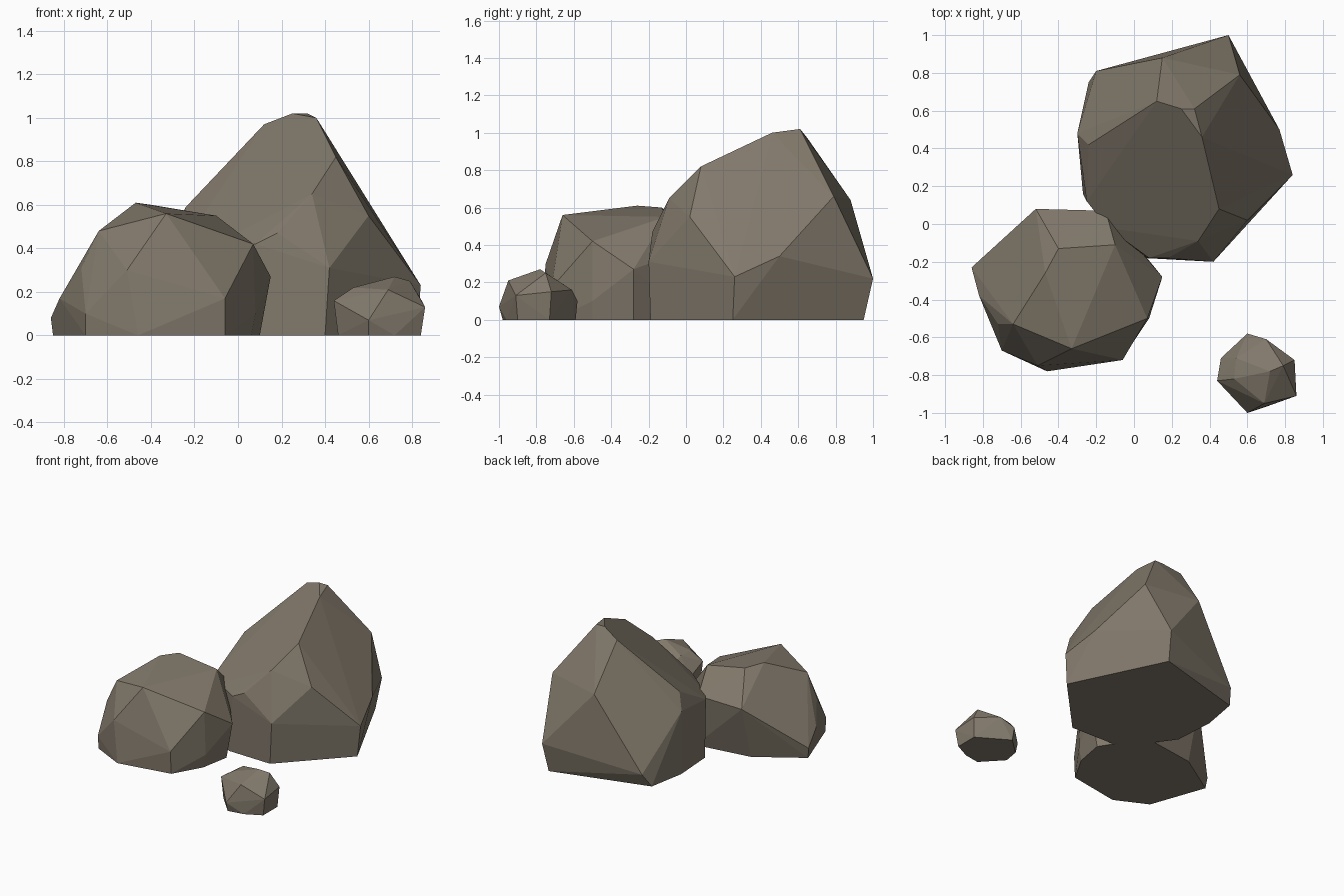
import bpy
import bmesh
from math import radians
from mathutils import Vector

# Remove only the default cube
default_cube = bpy.data.objects.get("Cube")
if default_cube:
    bpy.data.objects.remove(default_cube, do_unlink=True)


def make_material(name, colour):
    material = bpy.data.materials.new(name)
    material.use_nodes = True
    material.diffuse_color = colour
    shader = next(node for node in material.node_tree.nodes
                  if node.type == 'BSDF_PRINCIPLED')
    shader.inputs["Base Color"].default_value = colour
    shader.inputs["Roughness"].default_value = 0.9
    return material


def make_boulder(name, corners, footprint, material):
    """Wrap a faceted convex rock around its corners and its flat footprint."""
    mesh = bpy.data.meshes.new(name)
    bm = bmesh.new()
    for corner in corners:
        bm.verts.new(Vector(corner))
    for x, y in footprint:
        bm.verts.new(Vector((x, y, 0)))
    hull = bmesh.ops.convex_hull(bm, input=list(bm.verts))

    # Drop points that ended up inside the hull
    inside = {item for item in hull["geom_interior"] + hull["geom_unused"]
              if isinstance(item, bmesh.types.BMVert)}
    bmesh.ops.delete(bm, geom=list(inside), context='VERTS')

    # Join nearly coplanar triangles into broad chiselled facets
    bmesh.ops.dissolve_limit(bm, angle_limit=radians(4),
                             verts=list(bm.verts), edges=list(bm.edges))
    bmesh.ops.recalc_face_normals(bm, faces=list(bm.faces))
    for face in bm.faces:
        face.smooth = False
    bm.to_mesh(mesh)
    bm.free()

    mesh.materials.append(material)
    boulder = bpy.data.objects.new(name, mesh)
    bpy.context.scene.collection.objects.link(boulder)
    return boulder


stone = make_material("warm grey stone", (0.223, 0.191, 0.147, 1))

# Tall boulder: peak, sloping shoulders, then waist corners
make_boulder(
    "tall_boulder",
    corners=[
        (.32, .61, 1.02), (.25, .61, 1.02), (.36, .46, 1), (.12, .65, .97),
        (.45, .08, .82), (.34, -.09, .65), (.18, -.18, .47), (.08, -.18, .42),
        (.6, .02, .55), (.42, -.2, .31), (-.14, -.02, .4), (-.25, .12, .42),
        (-.24, .42, .59), (-.3, .48, .48), (.15, .88, .64), (.56, .79, .66),
        (.77, .5, .34), (.84, .26, .23), (.5, 1, .22), (-.2, .81, .1),
    ],
    footprint=[
        (.4, -.19), (.05, -.18), (-.14, -.02), (-.27, .16), (-.29, .47),
        (-.24, .75), (.48, .95), (.82, .25),
    ],
    material=stone,
)

# Wide boulder: crown, front brow, then side corners
make_boulder(
    "wide_boulder",
    corners=[
        (-.47, -.26, .61), (-.4, -.13, .6), (-.1, -.11, .55), (-.33, -.66, .56),
        (-.64, -.53, .48), (.07, -.5, .42), (-.51, -.75, .3), (-.06, -.72, .17),
        (.15, -.28, .27), (-.72, -.53, .31), (-.7, -.67, .1), (-.82, -.38, .17),
        (-.86, -.23, .08), (-.52, .08, .4), (-.15, .07, .4), (.08, -.5, .1),
    ],
    footprint=[
        (-.46, -.78), (-.7, -.66), (-.77, -.43), (-.85, -.24), (-.52, -.03),
        (-.1, .03), (.1, -.28), (.06, -.5), (-.06, -.71),
    ],
    material=stone,
)

# Small stone lying in front
make_boulder(
    "small_stone",
    corners=[
        (.72, -.78, .27), (.54, -.71, .22), (.53, -.82, .22), (.69, -.95, .21),
        (.79, -.75, .25), (.6, -1, .07), (.44, -.83, .16), (.86, -.91, .13),
        (.85, -.72, .15), (.7, -.61, .16), (.6, -.58, .1), (.46, -.71, .08),
    ],
    footprint=[
        (.46, -.83), (.6, -.98), (.72, -.96), (.84, -.9), (.84, -.73),
        (.61, -.59), (.48, -.71),
    ],
    material=stone,
)
